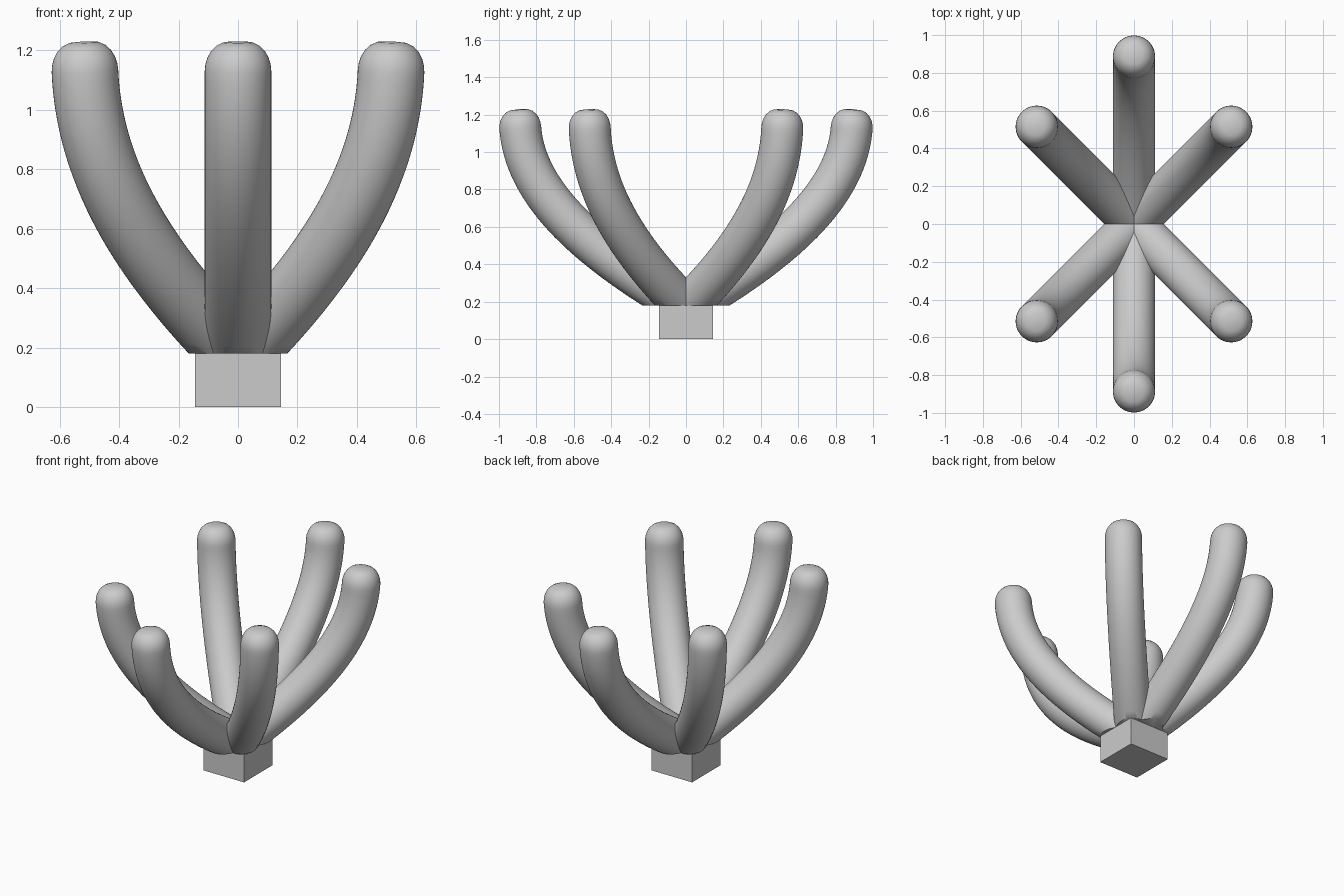
import bpy, bmesh, math
from mathutils import Vector

if "Cube" in bpy.data.objects:
    bpy.data.objects.remove(bpy.data.objects["Cube"])

R = 0.112          # arm radius
SIDES = 48
BASE_TOP = 0.18
TIP = 1.13         # height where the rounded cap begins


def arm_path(reach):
    """Points and tangents of the upward bending arm, in the local xz plane."""
    k = 0.685
    p0, p3 = Vector((0, 0, 0.17)), Vector((reach, 0, TIP))
    corner = Vector((reach * 0.96, 0, 0.66))
    p1, p2 = p0.lerp(corner, k), p3.lerp(corner, k)
    start_dir = (p1 - p0).normalized()
    path = [(p0 - start_dir * 0.3, start_dir)]       # tail, trimmed later
    for i in range(33):
        t = i / 32
        u = 1 - t
        p = u**3 * p0 + 3*u*u*t * p1 + 3*u*t*t * p2 + t**3 * p3
        d = u*u * (p1 - p0) + 2*u*t * (p2 - p1) + t*t * (p3 - p2)
        path.append((p, d.normalized()))
    return path


def make_arm(name, reach, angle):
    bm = bmesh.new()
    rings = [(p, d, R) for p, d in arm_path(reach)]
    # rounded, slightly flattened cap
    end, up = rings[-1][0], rings[-1][1]
    for scale, h in ((0.98, 0.022), (0.92, 0.045), (0.81, 0.067),
                     (0.65, 0.085), (0.44, 0.096)):
        rings.append((end + up * h, up, R * scale))
    side = Vector((0, 1, 0))
    loops = []
    for p, d, rad in rings:
        n = side.cross(d)
        loops.append([bm.verts.new(p + rad * (math.cos(a) * n + math.sin(a) * side))
                      for a in (2 * math.pi * j / SIDES for j in range(SIDES))])
    for a, b in zip(loops, loops[1:]):
        for j in range(SIDES):
            k = (j + 1) % SIDES
            bm.faces.new((a[j], a[k], b[k], b[j]))
    top = bm.verts.new(end + up * 0.1)
    for j in range(SIDES):
        bm.faces.new((loops[-1][j], loops[-1][(j + 1) % SIDES], top))
    # trim flat on the base and close the underside
    cut = bmesh.ops.bisect_plane(bm, geom=bm.verts[:] + bm.edges[:] + bm.faces[:],
                                 plane_co=(0, 0, BASE_TOP), plane_no=(0, 0, 1),
                                 clear_inner=True)
    rim = [e for e in cut['geom_cut'] if isinstance(e, bmesh.types.BMEdge)]
    bmesh.ops.contextual_create(bm, geom=rim)
    # trim at the centre where the arms meet
    bmesh.ops.bisect_plane(bm, geom=bm.verts[:] + bm.edges[:] + bm.faces[:],
                           plane_co=(0, 0, 0), plane_no=(1, 0, 0), clear_inner=True)
    bmesh.ops.recalc_face_normals(bm, faces=bm.faces[:])
    mesh = bpy.data.meshes.new(name)
    bm.to_mesh(mesh)
    bm.free()
    obj = bpy.data.objects.new(name, mesh)
    bpy.context.collection.objects.link(obj)
    obj.rotation_euler.z = math.radians(angle)
    bpy.ops.object.select_all(action='DESELECT')
    obj.select_set(True)
    bpy.context.view_layer.objects.active = obj
    bpy.ops.object.shade_smooth_by_angle(angle=math.radians(40))


# square base block
bpy.ops.mesh.primitive_cube_add(size=1, location=(0, 0, BASE_TOP / 2))
base = bpy.context.object
base.name = "base_block"
base.scale = (0.288, 0.288, BASE_TOP)

# four diagonal arms
for name, angle in (("arm_back_right", 45), ("arm_back_left", 135),
                    ("arm_front_left", 225), ("arm_front_right", 315)):
    make_arm(name, 0.728, angle)

# longer front and back arms
make_arm("arm_back", 0.886, 90)
make_arm("arm_front", 0.886, 270)
